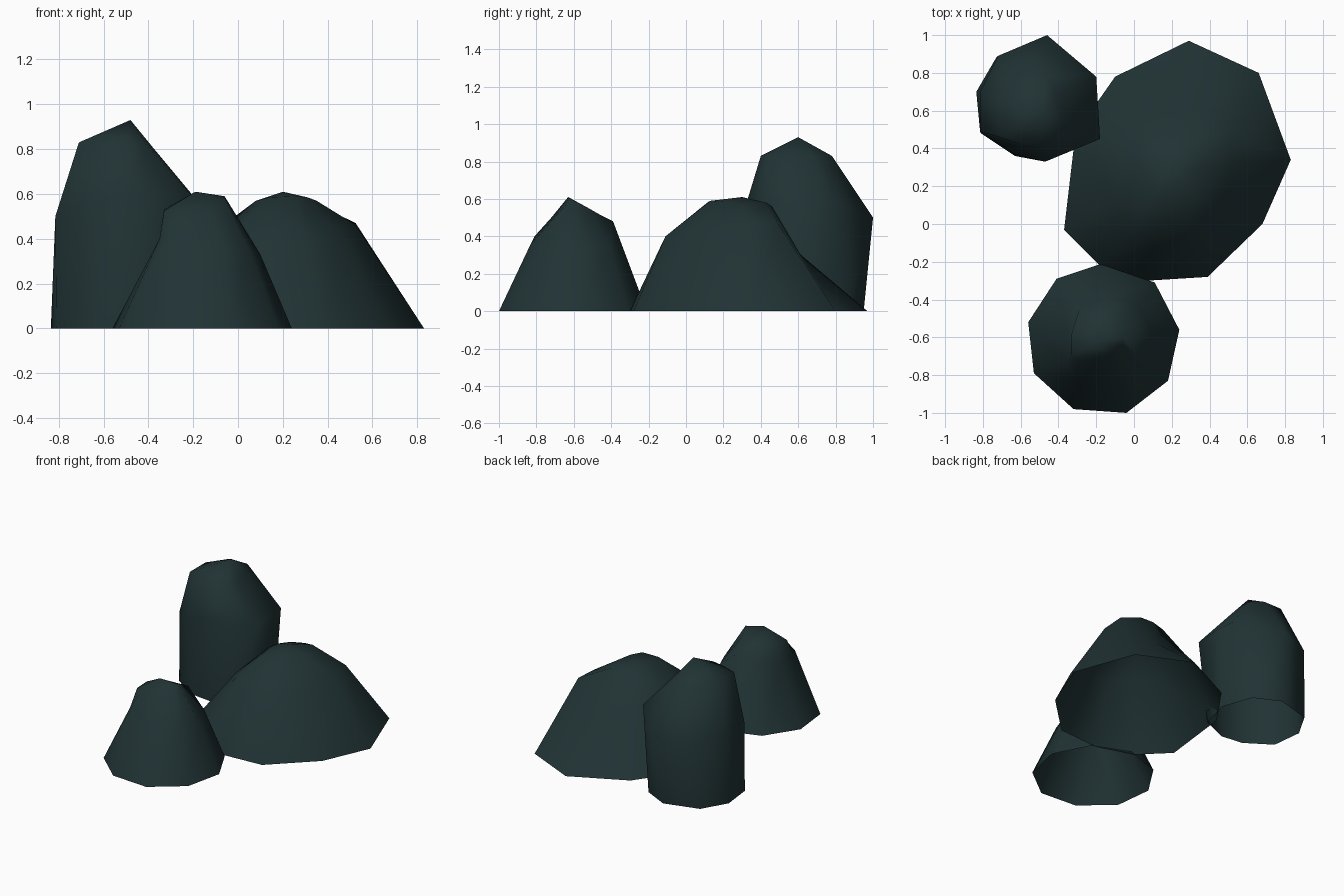
import bpy

stone = bpy.data.materials.new("dark teal stone")
stone.diffuse_color = (0.015, 0.033, 0.035, 1)


def rock(name, base, shoulder, rim, apex):
    """Loft ground outline -> shoulder -> rim -> apex, open underneath."""
    n = len(base)
    verts = [(x, y, 0) for x, y in base] + shoulder + rim + [apex]
    faces = []
    for r in range(2):
        for i in range(n):
            j = (i + 1) % n
            a, b = r * n, (r + 1) * n
            faces.append((a + i, a + j, b + j, b + i))
    faces += [(2 * n + i, 2 * n + (i + 1) % n, 3 * n) for i in range(n)]
    me = bpy.data.meshes.new(name)
    me.from_pydata(verts, [], faces)
    me.materials.append(stone)
    me.shade_smooth()
    ob = bpy.data.objects.new(name, me)
    bpy.context.collection.objects.link(ob)
    return ob


# Small front rock
rock("small_rock",
     [(.24, -.56), (.11, -.31), (-.17, -.21), (-.41, -.29), (-.56, -.52),
      (-.53, -.79), (-.32, -.98), (-.04, -1.0), (.18, -.83)],
     [(.10, -.58, .33), (.02, -.42, .36), (-.13, -.39, .48), (-.29, -.45, .45),
      (-.35, -.60, .40), (-.35, -.74, .40), (-.31, -.81, .40),
      (-.07, -.83, .36), (.05, -.74, .35)],
     [(-.06, -.60, .59), (-.09, -.52, .55), (-.14, -.45, .51), (-.25, -.49, .53),
      (-.33, -.58, .53), (-.33, -.69, .525), (-.30, -.72, .50),
      (-.13, -.70, .51), (-.06, -.64, .57)],
     (-.19, -.63, .61))

# Tall rock at the back left
rock("tall_rock",
     [(-.28, .42), (-.22, .64), (-.30, .86), (-.48, .95), (-.73, .88),
      (-.835, .70), (-.81, .48), (-.63, .36), (-.47, .34)],
     [(-.18, .45, .56), (-.19, .62, .58), (-.20, .78, .58), (-.46, 1.0, .50),
      (-.72, .89, .50), (-.815, .70, .50), (-.815, .49, .50),
      (-.63, .37, .55), (-.47, .33, .60)],
     [(-.41, .45, .82), (-.39, .55, .82), (-.41, .68, .83), (-.47, .78, .83),
      (-.61, .78, .83), (-.71, .64, .83), (-.71, .46, .83),
      (-.60, .42, .83), (-.50, .40, .83)],
     (-.48, .60, .93))

# Broad rock on the right
rock("broad_rock",
     [(.83, .34), (.66, .80), (.29, .97), (-.10, .78), (-.31, .48),
      (-.37, -.03), (-.18, -.22), (.07, -.30), (.39, -.28), (.68, 0)],
     [(.52, .32, .465), (.525, .49, .47), (.32, .62, .29), (.05, .58, .33),
      (-.04, .41, .48), (-.10, .12, .39), (0, -.03, .43),
      (.10, -.11, .40), (.30, -.11, .40), (.45, .06, .43)],
     [(.35, .29, .57), (.30, .43, .58), (.22, .46, .56), (.12, .44, .55),
      (.07, .36, .555), (.08, .25, .57), (.10, .16, .575),
      (.14, .12, .585), (.26, .13, .59), (.31, .20, .585)],
     (.20, .30, .61))
